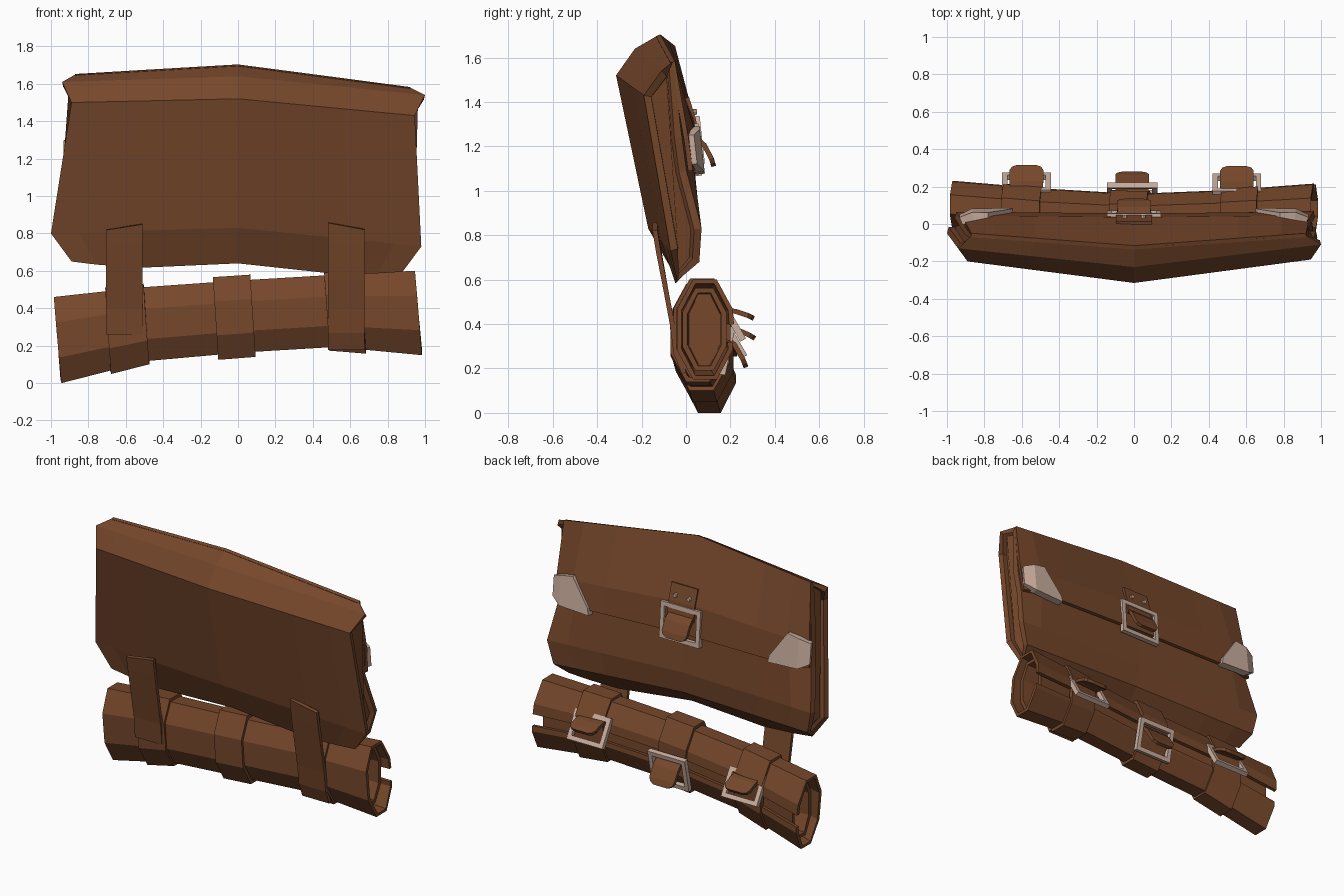
import bpy, bmesh, math
from mathutils import Vector, Matrix

if "Cube" in bpy.data.objects:
    bpy.data.objects.remove(bpy.data.objects["Cube"])


def material(name, color):
    m = bpy.data.materials.new(name)
    m.diffuse_color = (*color, 1)
    m.use_nodes = True
    m.node_tree.nodes["Principled BSDF"].inputs["Base Color"].default_value = m.diffuse_color
    return m


LEATHER = material("brown leather", (0.180, 0.063, 0.024))
METAL = material("pale metal", (0.60, 0.43, 0.35))


def finish(name, bm, mat, thick=0):
    bmesh.ops.recalc_face_normals(bm, faces=bm.faces)
    me = bpy.data.meshes.new(name)
    bm.to_mesh(me)
    bm.free()
    me.materials.append(mat)
    ob = bpy.data.objects.new(name, me)
    bpy.context.collection.objects.link(ob)
    if thick:
        mod = ob.modifiers.new("thickness", 'SOLIDIFY')
        mod.thickness = thick
        mod.offset = 0
    return ob


def loft(rows, closed=False):
    """Skin equal-length rows of points with quads."""
    bm = bmesh.new()
    vs = [[bm.verts.new(p) for p in r] for r in rows]
    n = len(rows[0])
    for a, b in zip(vs, vs[1:]):
        for i in range(n if closed else n - 1):
            j = (i + 1) % n
            bm.faces.new((a[i], a[j], b[j], b[i]))
    return bm, vs


def ribbon(name, x, path, widths, thick=0.02, slopes=None):
    """Flat strap following (y, z) points."""
    rows = []
    for i, (y, z) in enumerate(path):
        w = widths[i] / 2
        s = slopes[i] if slopes else 0
        rows.append([(x - w, y, z - s), (x + w, y, z + s)])
    return finish(name, loft(rows)[0], LEATHER, thick)


# Bag outline: left end, centre and right end of each lengthwise edge
EDGES = [
    ((-.89, -.20, 1.50), (0, -.315, 1.52), (.945, -.19, 1.43)),
    ((-.94, -.13, 1.61), (0, -.23, 1.64), (1.0, -.11, 1.54)),
    ((-.87, -.06, 1.65), (0, -.126, 1.70), (.92, -.06, 1.58)),
    ((-.90, .035, 1.29), (0, .025, 1.32), (.93, .035, 1.24)),
    ((-.91, .055, 1.13), (0, .045, 1.125), (.92, .055, 1.09)),
    ((-.95, .065, .86), (0, .05, .87), (.96, .07, .83)),
    ((-.92, .055, .72), (0, .03, .73), (.92, .06, .68)),
    ((-.89, -.04, .65), (0, -.06, .64), (.88, -.04, .595)),
    ((-1.0, -.05, .80), (0, -.17, .83), (.98, -.07, .73)),
]


def edge_point(k, t):
    l, c, r = map(Vector, EDGES[k])
    p = c.lerp(r, t) if t > 0 else c.lerp(l, -t)
    if k == 7 and abs(t) in (.6, .85):
        p.z -= .03 if abs(t) == .6 else .015
    if k in (3, 4) and abs(t) == 1:     # back tapers toward the ends
        p.y -= .035
    return p


STATIONS = (-1, -.85, -.6, 0, .6, .85, 1)

# Bag body with recessed end panels
rows = [[edge_point(k, t) - Vector((0, .018 if k in (3, 4) else 0, 0))
         for k in range(9)] for t in STATIONS]
bm, vs = loft(rows, True)
ends = [bm.faces.new(vs[0]), bm.faces.new(vs[-1])]
bmesh.ops.recalc_face_normals(bm, faces=bm.faces)
bmesh.ops.inset_individual(bm, faces=ends, thickness=.035, depth=0)
bmesh.ops.inset_individual(bm, faces=ends, thickness=.008, depth=-.03)
finish("bag_body", bm, LEATHER)

# Closing flap on the back
rows = [[edge_point(k, t) for k in (2, 3, 4)] for t in STATIONS]
finish("bag_flap", loft(rows)[0], LEATHER, .022)

# Metal caps wrapped over the flap corners
for side, label, dz in ((-1, "left", .045), (1, "right", 0)):
    mid = [(.65, 1.075), (.66, 1.12), (.78, 1.29), (.86, 1.275), (.86, 1.085)]
    outer = [(.86, 1.085), (.86, 1.275), (.925, 1.25), (.925, 1.12)]
    bm = bmesh.new()
    for outline in (mid, outer):
        bm.faces.new([bm.verts.new((side * x, .040 + (1.28 - z) * .11 - (.028 if x > .9 else 0), z + dz))
                      for x, z in outline])
    bmesh.ops.remove_doubles(bm, verts=bm.verts, dist=.001)
    finish(label + "_corner_cap", bm, METAL, .045)

# Rolled blanket: stations of x, centre z, centre y, radius y, radius z
ROLL = [(-.965, .23, .105, .115, .23), (-.5, .315, .07, .11, .195), (0, .355, .05, .10, .19),
        (.5, .385, .065, .105, .19), (.965, .375, .085, .12, .225)]


def roll_point(x, deg, scale=1, skew=0):
    for a, b in zip(ROLL, ROLL[1:]):
        if x <= b[0]:
            break
    t = (x - a[0]) / (b[0] - a[0])
    _, cz, cy, ry, rz = [p + (q - p) * t for p, q in zip(a, b)]
    ang = math.radians(deg)
    k = scale / math.cos(math.radians(22.5))
    return (x - skew * math.sin(ang), cy + ry * k * math.cos(ang), cz + rz * k * math.sin(ang))


# Outer sheet, open along the back
OCT = [22.5 + 45 * i for i in range(8)]
sheet = [(6, .93)] + [(a, .96) for a in OCT] + [(345, .90)]
rows = [[roll_point(s[0], a, r, .02) for a, r in sheet] for s in ROLL]
finish("blanket_outer_sheet", loft(rows)[0], LEATHER, .022)

# Inner layer, shorter than the outer sheet, with hollow ends
rows = [[roll_point(x, a, .84) for a in OCT] for x in (-.91, -.5, 0, .5, .91)]
bm, vs = loft(rows, True)
ends = [bm.faces.new(vs[0]), bm.faces.new(vs[-1])]
bmesh.ops.recalc_face_normals(bm, faces=bm.faces)
bmesh.ops.inset_individual(bm, faces=ends, thickness=.025, depth=0)
bmesh.ops.inset_individual(bm, faces=ends, thickness=.005, depth=-.15)
finish("blanket_inner_roll", bm, LEATHER)

# Strap rings around the roll
for label, x0, x1, k in (("left", -.695, -.49, 1.05), ("middle", -.12, .08, 1.10),
                         ("right", .475, .67, 1.05)):
    rows = [[roll_point(x, a, k, .015) for a in OCT] for x in (x0, x1)]
    finish(label + "_strap_ring", loft(rows, True)[0], LEATHER, .025)

# Hanging straps joining bag and roll
ribbon("left_hanging_strap", -.608, [(-.14, .835), (-.125, .74), (-.09, .55), (-.062, .40), (-.05, .26)],
       [.195] * 5, .022, (.015, .01, 0, 0, 0))
ribbon("right_hanging_strap", .578, [(-.14, .84), (-.125, .74), (-.09, .55), (-.062, .40), (-.045, .27),
       (-.01, .18)], [.195] * 6, .022, (-.018, -.01, 0, 0, 0, 0))


def buckle(name, x, y, z, tilt, w, h, path):
    """Square metal frame with a rounded leather tab passing through."""
    bm = bmesh.new()
    bmesh.ops.create_grid(bm, x_segments=1, y_segments=1, size=.5)
    bmesh.ops.scale(bm, vec=(w, h, 1), verts=bm.verts)
    f = bm.faces[:]
    bmesh.ops.inset_individual(bm, faces=f, thickness=.04)
    bmesh.ops.delete(bm, geom=f, context='FACES')
    m = Matrix.Translation((x, y, z)) @ Matrix.Rotation(math.radians(90 + tilt), 4, 'X')
    bmesh.ops.transform(bm, matrix=m, verts=bm.verts)
    finish(name + "_buckle_frame", bm, METAL, .03)
    ribbon(name + "_buckle_tab", x, path, [.175, .18, .18, .155, .10], .022)


def curve_path(a, b, sag):
    """Slightly bowed path between two (y, z) points, dense at the tip."""
    out = []
    for t in (0, .4, .8, .93, 1):
        s = sag * math.sin(math.pi * t)
        out.append((a[0] + (b[0] - a[0]) * t + s, a[1] + (b[1] - a[1]) * t + s))
    return out


buckle("bag", 0, .05, 1.185, 4, .29, .235, curve_path((.035, 1.25), (.125, 1.11), .012))
buckle("right", .55, .21, .41, 30, .26, .19, curve_path((.16, .465), (.305, .425), .008))
buckle("left", -.575, .215, .335, 30, .26, .19, curve_path((.16, .39), (.31, .335), .008))
buckle("middle", -.01, .185, .28, -12, .27, .22, curve_path((.165, .355), (.27, .205), .012))

# Riveted plate holding the bag buckle
ribbon("buckle_plate", 0, [(.005, 1.42), (.036, 1.32), (.052, 1.22)], [.19] * 3, .018)
for x in (-.05, .05):
    bm = bmesh.new()
    bmesh.ops.create_cone(bm, cap_ends=True, segments=8, radius1=.015, radius2=.012, depth=.03,
                          matrix=Matrix.Translation((x, .034, 1.355)) @ Matrix.Rotation(-math.pi / 2, 4, 'X'))
    finish("rivet", bm, METAL)
